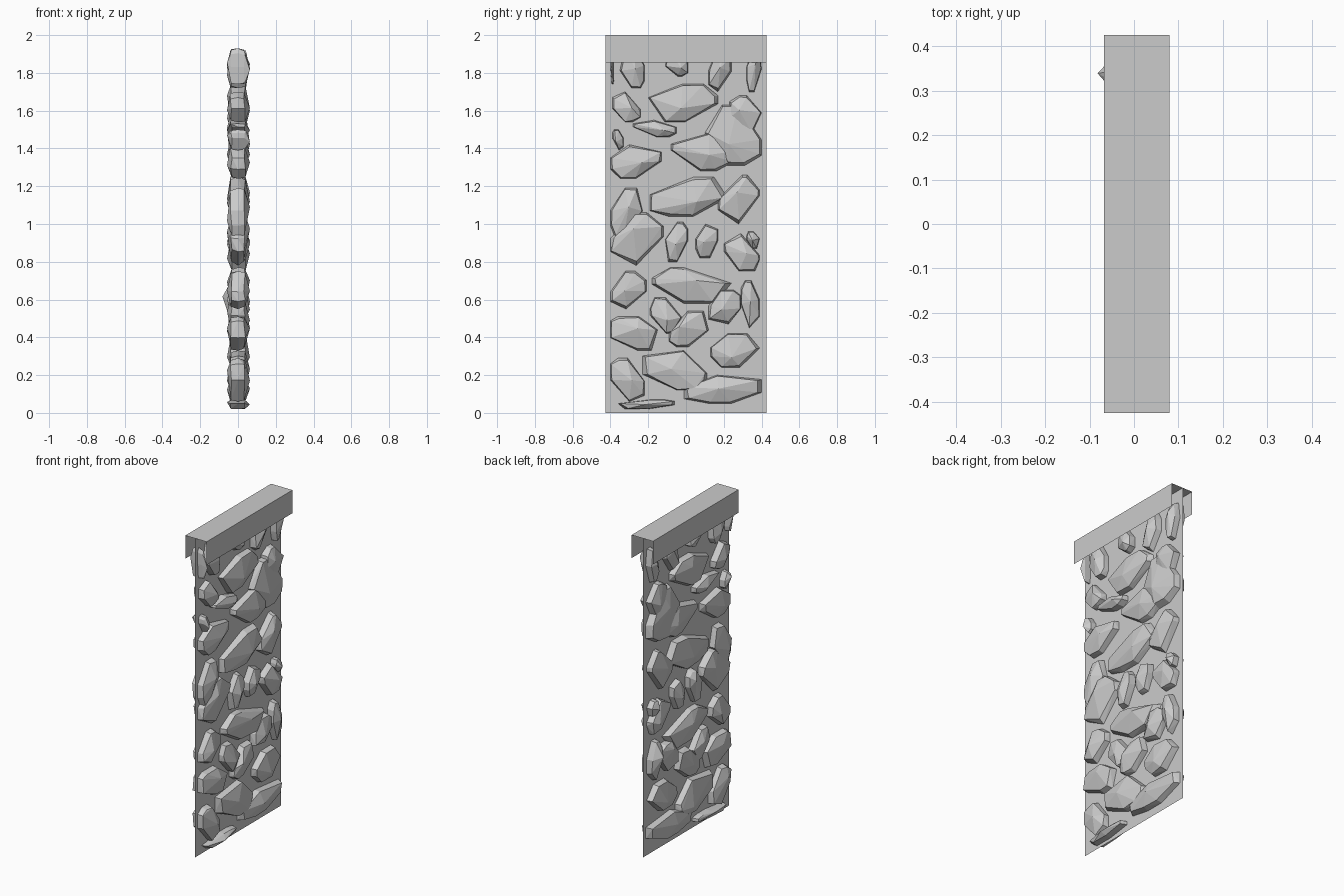
import bpy, bmesh, random

if "Cube" in bpy.data.objects:
    bpy.data.objects.remove(bpy.data.objects["Cube"])

random.seed(7)


def make_object(name, bm):
    bmesh.ops.recalc_face_normals(bm, faces=bm.faces)
    mesh = bpy.data.meshes.new(name)
    bm.to_mesh(mesh)
    bm.free()
    obj = bpy.data.objects.new(name, mesh)
    bpy.context.collection.objects.link(obj)
    return obj


def extruded_strip(name, profile, axis_fn, a, b):
    """Open sheet: sweep a profile between two positions."""
    bm = bmesh.new()
    r0 = [bm.verts.new(axis_fn(p, a)) for p in profile]
    r1 = [bm.verts.new(axis_fn(p, b)) for p in profile]
    for i in range(len(profile) - 1):
        bm.faces.new((r0[i], r0[i + 1], r1[i + 1], r1[i]))
    return make_object(name, bm)


# Thin mortar sheet, with narrow strips along both upright edges
extruded_strip("mortar_panel", [-0.425, -0.4, 0.4, 0.425],
               lambda y, z: (0, y, z), 0, 2)

# Cap: folded sheet, open underneath and at both ends
extruded_strip("wall_cap", [(-0.068, 1.855), (-0.068, 2), (0.08, 2), (0.08, 1.855)],
               lambda p, y: (p[0], y, p[1]), -0.425, 0.425)

# Stones: each row is the long diagonal (y, z) to (y, z), in hundredths
STONES = [
    (-40, 193, -38, 174), (-35, 193, -22, 172), (-11, 193, 1, 178), (12, 170, 24, 193),
    (32, 170, 40, 192), (-39, 170, -24, 154), (-20, 154, 17, 174), (23, 168, 40, 148),
    (10, 163, 40, 131), (-28, 155, -5, 146), (-39, 150, -33, 139), (-8, 148, 25, 128),
    (-40, 124, -13, 142), (-19, 104, 22, 125), (17, 100, 39, 126), (-40, 93, -23, 119),
    (-40, 78, -12, 106), (-11, 80, 1, 101), (5, 82, 17, 100), (20, 95, 39, 75),
    (32, 96, 39, 87), (-40, 55, -21, 75), (-18, 77, 24, 58), (-19, 61, -2, 42),
    (12, 47, 29, 65), (29, 70, 39, 45), (-9, 35, 12, 54), (-40, 51, -15, 33),
    (13, 24, 39, 42), (-23, 33, 11, 12), (-40, 29, -22, 6), (-36, 2, -6, 7),
    (-1, 5, 40, 20),
]


def outline(slant):
    """Unit box with small cuts at the diagonal ends and big cuts beside them."""
    u = random.uniform
    end = [u(0.12, 0.32) for _ in range(4)]
    side = [u(0.35, 0.6) for _ in range(4)]
    pts = [(end[0], 0), (1 - side[0], 0), (1, side[1]), (1, 1 - end[1]),
           (1 - end[2], 1), (side[2], 1), (0, 1 - side[3]), (0, end[3])]
    del pts[random.choice((0, 3, 4, 7))]      # irregular seven-sided stones
    return [(p, 1 - q) if slant < 0 else (p, q) for p, q in pts]


def add_stone(bm, y0, z0, y1, z1, back=0.058):
    lo, w, h = min(z0, z1), y1 - y0, abs(z1 - z0)
    pts = [(y0 + p * w, lo + q * h) for p, q in outline(z1 - z0)]
    cy = sum(p[0] for p in pts) / len(pts)
    cz = sum(p[1] for p in pts) / len(pts)
    coords = [(0, y, z) for y, z in pts]
    for side, peak in ((1, 0.063), (-1, back)):
        for y, z in pts:
            k = random.uniform(0.86, 0.97)
            coords.append((side * random.uniform(0.03, 0.042),
                           cy + (y - cy) * k, cz + (z - cz) * k))
        coords.append((side * peak, cy + random.uniform(-0.18, 0.18) * w,
                       cz + random.uniform(-0.2, 0.2) * h))
    verts = [bm.verts.new(c) for c in coords]
    res = bmesh.ops.convex_hull(bm, input=verts)
    loose = [v for v in verts if v.is_valid and not v.link_faces]
    bmesh.ops.delete(bm, geom=loose, context='VERTS')


bm = bmesh.new()
for i, s in enumerate(STONES):
    # one stone near the rear edge sticks out further on the left
    add_stone(bm, *[v / 100 for v in s], back=0.082 if i == 25 else 0.058)
make_object("wall_stones", bm)
